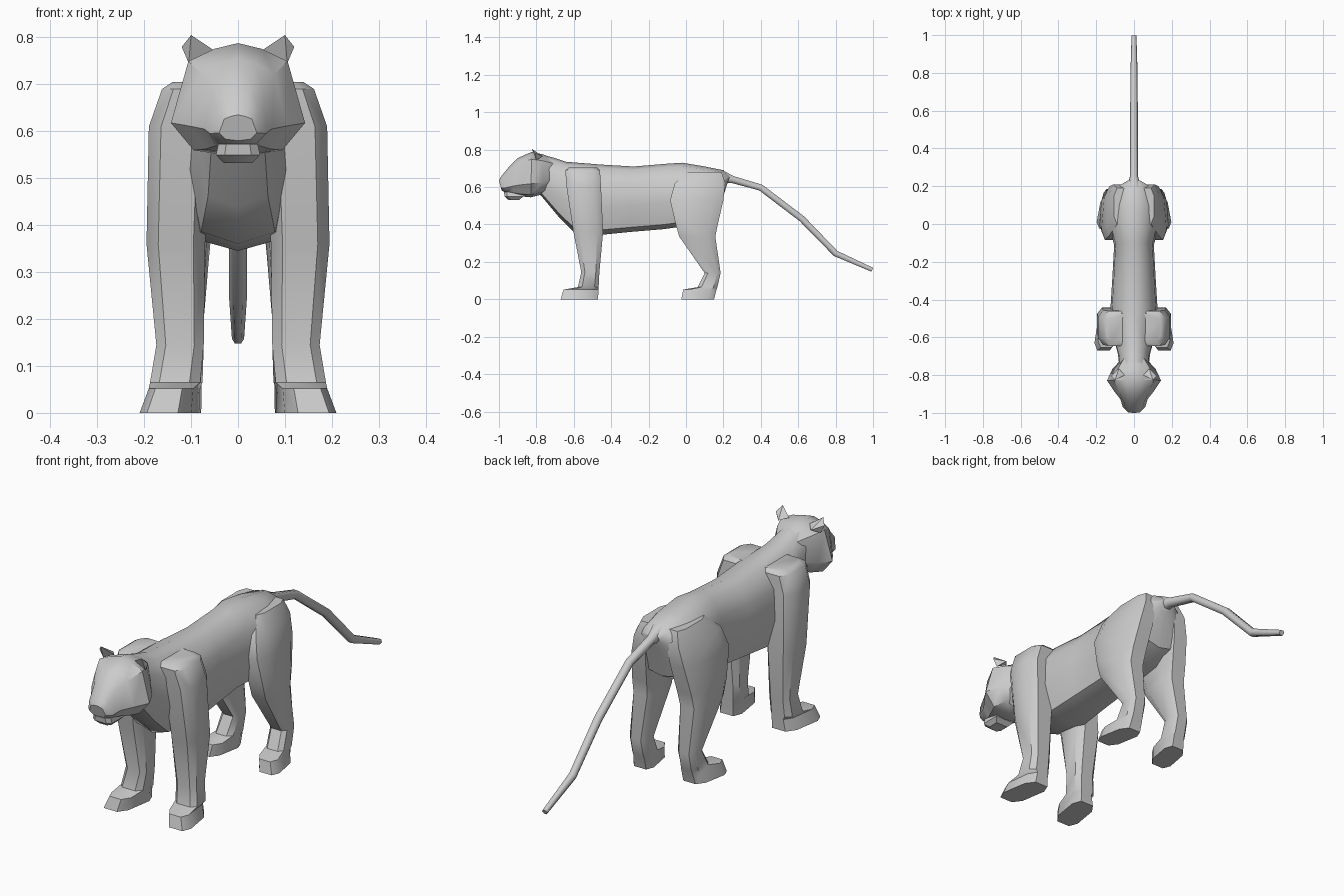
import bpy, bmesh, math
from mathutils import Vector

grey = bpy.data.materials.new("plain grey")
grey.diffuse_color = (0.6, 0.6, 0.6, 1)


def finish(name, bm, angle=40):
    """Turn a bmesh into a smooth-shaded object."""
    bmesh.ops.recalc_face_normals(bm, faces=bm.faces[:])
    mesh = bpy.data.meshes.new(name)
    bm.to_mesh(mesh)
    bm.free()
    obj = bpy.data.objects.new(name, mesh)
    bpy.context.collection.objects.link(obj)
    mesh.materials.append(grey)
    bpy.ops.object.select_all(action='DESELECT')
    obj.select_set(True)
    bpy.context.view_layer.objects.active = obj
    bpy.ops.object.shade_smooth_by_angle(angle=math.radians(angle))
    return obj


def loft(name, rings, angle=40):
    """Skin a list of closed rings and cap both ends."""
    bm = bmesh.new()
    loops = [[bm.verts.new(p) for p in ring] for ring in rings]
    n = len(loops[0])
    for a, b in zip(loops, loops[1:]):
        for i in range(n):
            j = (i + 1) % n
            bm.faces.new((a[i], a[j], b[j], b[i]))
    bm.faces.new(loops[0])
    bm.faces.new(loops[-1])
    return finish(name, bm, angle)


def section(profile, y_top, z_top, y_bot, z_bot, width):
    """Symmetric tilted ring; profile is (drop from top, width share)."""
    half = [(width * w, y_top + (y_bot - y_top) * t, z_top + (z_bot - z_top) * t)
            for t, w in profile]
    return half + [(-x, y, z) for x, y, z in half[-2:0:-1]]


def leg_ring(side, z, x_in, x_out, y_front, y_back, splay):
    """Chamfered rectangle, with its front end swung outwards by splay."""
    ring = []
    for u, v in ((0.2, 0), (0.8, 0), (1, 0.2), (1, 0.8),
                 (0.8, 1), (0.2, 1), (0, 0.8), (0, 0.2)):
        x = x_in + (x_out - x_in) * u + splay * (1 - 2 * v)
        ring.append((side * x, y_front + (y_back - y_front) * v, z))
    return ring


# Torso and neck, from rump to throat
torso_profile = [(0, 0), (0.05, 0.5), (0.25, 0.93), (0.6, 1), (0.93, 0.75), (1, 0)]
torso = [
    (0.235, 0.66, 0.215, 0.60, 0.035),
    (0.20, 0.69, 0.17, 0.45, 0.105),
    (0.10, 0.71, 0.08, 0.40, 0.13),
    (-0.02, 0.73, -0.05, 0.385, 0.125),
    (-0.10, 0.725, -0.12, 0.375, 0.105),
    (-0.28, 0.71, -0.30, 0.36, 0.115),
    (-0.45, 0.72, -0.45, 0.345, 0.125),
    (-0.64, 0.735, -0.60, 0.36, 0.105),
    (-0.70, 0.755, -0.68, 0.44, 0.085),
    (-0.78, 0.775, -0.78, 0.56, 0.075),
]
loft("torso", [section(torso_profile, *s) for s in torso])

# Head, from nape to nose
head_profile = [(0, 0), (0.05, 0.35), (0.16, 0.74), (0.7, 1), (0.94, 0.66), (1, 0)]
head = [
    (-0.70, 0.75, -0.72, 0.59, 0.065),
    (-0.765, 0.775, -0.77, 0.56, 0.115),
    (-0.825, 0.788, -0.83, 0.545, 0.143),
    (-0.90, 0.755, -0.88, 0.55, 0.105),
    (-0.945, 0.71, -0.92, 0.56, 0.072),
    (-0.99, 0.655, -0.96, 0.57, 0.06),
    (-1.0, 0.635, -0.985, 0.58, 0.04),
]
loft("head", [section(head_profile, *s) for s in head])

# Lower jaw
jaw = [[(-w, yb, z), (w, yb, z), (w, yf, z), (0.6 * w, yf - 0.015, z),
        (-0.6 * w, yf - 0.015, z), (-w, yf, z)]
       for z, w, yf, yb in ((0.532, 0.03, -0.935, -0.89),
                            (0.55, 0.047, -0.955, -0.87),
                            (0.573, 0.042, -0.958, -0.87))]
loft("lower_jaw", jaw, 30)

# Front legs: height, inner x, outer x, front y, back y, splay
front_leg = [
    (0.705, 0.03, 0.14, -0.625, -0.475, 0),
    (0.69, 0.04, 0.162, -0.645, -0.46, 0),
    (0.61, 0.06, 0.19, -0.64, -0.455, 0),
    (0.36, 0.07, 0.195, -0.602, -0.443, 0),
    (0.145, 0.073, 0.174, -0.56, -0.463, 0),
    (0.065, 0.078, 0.185, -0.578, -0.467, 0.004),
    (0.052, 0.088, 0.183, -0.655, -0.468, 0.012),
    (0, 0.09, 0.2, -0.67, -0.47, 0.016),
]
# Hind legs, same layout
hind_leg = [
    (0.68, 0.03, 0.105, 0.0, 0.19, 0),
    (0.62, 0.04, 0.14, -0.06, 0.21, 0.01),
    (0.53, 0.05, 0.165, -0.085, 0.20, 0.012),
    (0.40, 0.06, 0.178, -0.055, 0.17, 0.008),
    (0.335, 0.065, 0.178, -0.036, 0.157, 0.006),
    (0.14, 0.078, 0.16, 0.10, 0.185, 0),
    (0.065, 0.08, 0.165, 0.062, 0.168, 0.004),
    (0.052, 0.085, 0.175, -0.015, 0.163, 0.012),
    (0, 0.088, 0.188, -0.025, 0.15, 0.016),
]
for side, label in ((-1, "left"), (1, "right")):
    loft(label + "_front_leg", [leg_ring(side, *r) for r in front_leg])
    loft(label + "_hind_leg", [leg_ring(side, *r) for r in hind_leg])

    # Pointed ear
    bm = bmesh.new()
    for x, y, z in ((0.05, -0.80, 0.772), (0.1, -0.825, 0.805), (0.12, -0.805, 0.78),
                    (0.105, -0.80, 0.745), (0.08, -0.765, 0.765)):
        bm.verts.new((side * x, y, z))
    bmesh.ops.convex_hull(bm, input=bm.verts[:])
    finish(label + "_ear", bm, 20)

# Tail: y, z, radius
tail = [(0.19, 0.655, 0.04), (0.25, 0.64, 0.022), (0.40, 0.597, 0.02),
        (0.62, 0.43, 0.02), (0.80, 0.245, 0.019), (0.996, 0.158, 0.013)]
rings = []
for i, (y, z, r) in enumerate(tail):
    a, b = tail[max(i - 1, 0)], tail[min(i + 1, len(tail) - 1)]
    along = Vector((0, b[0] - a[0], b[1] - a[1])).normalized()
    up = along.cross(Vector((-1, 0, 0)))
    rings.append([Vector((0, y, z)) + Vector((r * math.cos(k * math.pi / 3), 0, 0))
                  + up * r * math.sin(k * math.pi / 3) for k in range(6)])
loft("tail", rings, 65)
